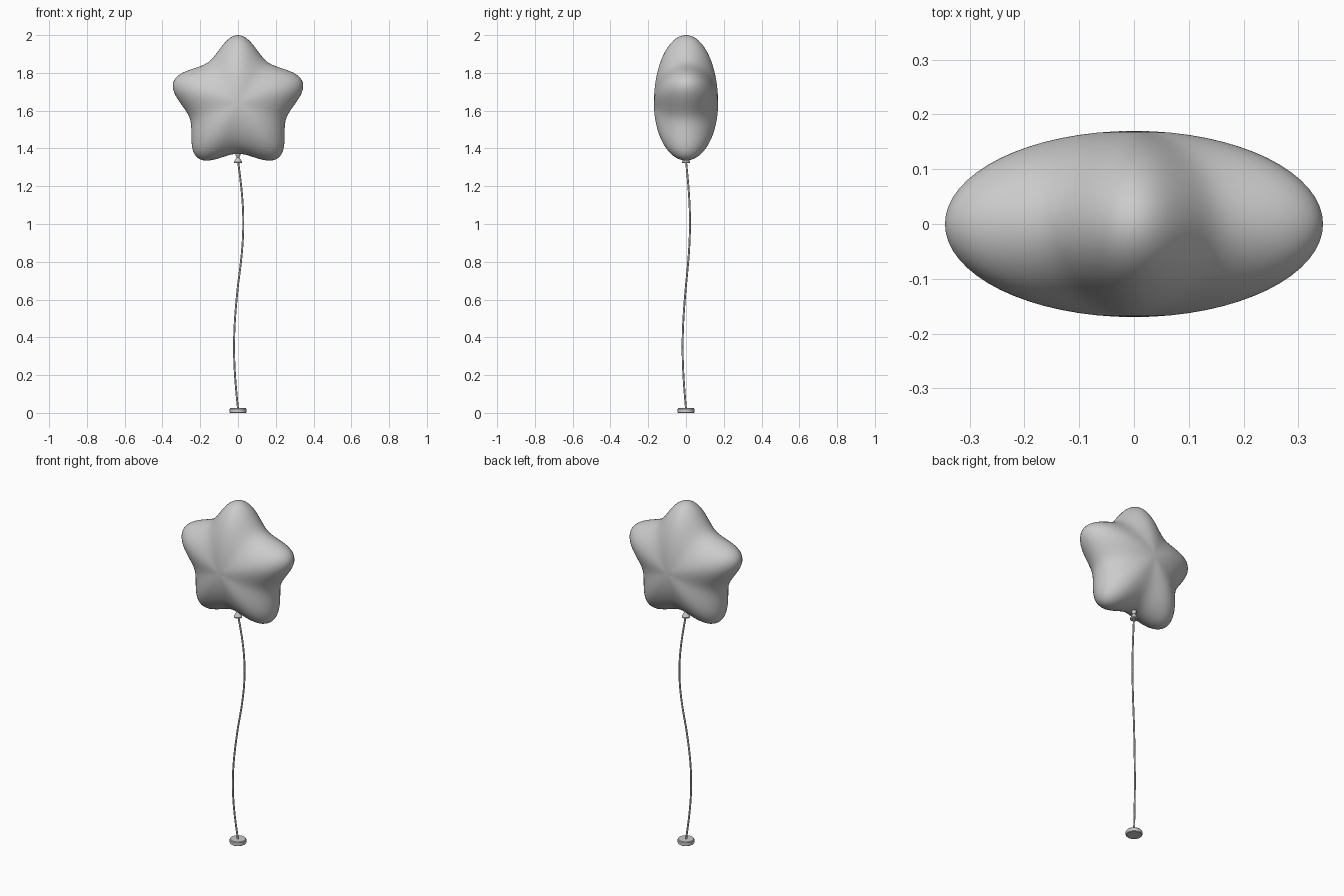
import bpy, bmesh
from math import sin, cos, pi, sqrt

if "Cube" in bpy.data.objects:
    bpy.data.objects.remove(bpy.data.objects["Cube"])

CENTER_Z = 1.64


def make_object(name, bm, angle=0.7):
    bmesh.ops.recalc_face_normals(bm, faces=bm.faces)
    mesh = bpy.data.meshes.new(name)
    bm.to_mesh(mesh)
    bm.free()
    ob = bpy.data.objects.new(name, mesh)
    bpy.context.collection.objects.link(ob)
    bpy.ops.object.select_all(action='DESELECT')
    bpy.context.view_layer.objects.active = ob
    ob.select_set(True)
    bpy.ops.object.shade_smooth_by_angle(angle=angle)
    return ob


def lathe(name, profile, sides=32, angle=0.7):
    """Revolve (radius, z) points around z; ends are capped."""
    bm = bmesh.new()
    rings = [[bm.verts.new((r * cos(2 * pi * i / sides), r * sin(2 * pi * i / sides), z))
              for i in range(sides)] for r, z in profile]
    for a, b in zip(rings, rings[1:]):
        for i in range(sides):
            j = (i + 1) % sides
            bm.faces.new((a[i], a[j], b[j], b[i]))
    bm.faces.new(rings[0])
    bm.faces.new(rings[-1])
    return make_object(name, bm, angle)


def star_radii(n, outer=0.40, inner=0.262, tip=0.36, valley=0.268, passes=28):
    """Polar radius of a five-pointed star with softened corners."""
    step = 2 * pi / 5
    radii = []
    for i in range(n):
        a = (2 * pi * i / n) % step
        a = min(a, step - a)
        bx, by = inner * cos(pi / 5), inner * sin(pi / 5)
        radii.append(outer * by / (by * cos(a) + (outer - bx) * sin(a)))
    for _ in range(passes):
        radii = [(radii[i - 1] + 2 * radii[i] + radii[(i + 1) % n]) / 4 for i in range(n)]
    lo, hi = min(radii), max(radii)
    return [valley + (r - lo) * (tip - valley) / (hi - lo) for r in radii]


# Inflated star: rings shrink from the outline towards front and back poles
N, RINGS, DEPTH = 160, 32, 0.17
radii = star_radii(N)
bm = bmesh.new()
rings = []
for k in range(1, RINGS):
    lat = -pi / 2 + pi * k / RINGS
    rings.append([bm.verts.new((radii[i] * cos(lat) * sin(2 * pi * i / N),
                                DEPTH * sin(lat),
                                CENTER_Z + radii[i] * cos(lat) * cos(2 * pi * i / N)))
                  for i in range(N)])
for a, b in zip(rings, rings[1:]):
    for i in range(N):
        j = (i + 1) % N
        bm.faces.new((a[i], a[j], b[j], b[i]))
for ring, y in ((rings[0], -DEPTH), (rings[-1], DEPTH)):
    pole = bm.verts.new((0, y, CENTER_Z))
    for i in range(N):
        bm.faces.new((ring[i], ring[(i + 1) % N], pole))
make_object("star_balloon", bm, 1.2)

# Tied neck with flared lip
lathe("balloon_neck", [(0.016, 1.385), (0.013, 1.365), (0.008, 1.353),
                       (0.013, 1.343), (0.022, 1.328), (0.021, 1.322), (0.006, 1.325)], 24)

# Wavy string
curve = bpy.data.curves.new("string", 'CURVE')
curve.dimensions = '3D'
curve.bevel_depth = 0.005
curve.bevel_resolution = 2
curve.use_fill_caps = True
spline = curve.splines.new('POLY')
STEPS = 48
spline.points.add(STEPS)
for i, p in enumerate(spline.points):
    t = i / STEPS
    w = -sin(2 * pi * t)
    ax, ay = (0.028, 0.021) if w > 0 else (0.021, 0.018)
    p.co = (ax * w, ay * w, 0.02 + 1.315 * t, 1)
spline.use_smooth = True
string = bpy.data.objects.new("string", curve)
bpy.context.collection.objects.link(string)

# Disc weight on the floor
lathe("base_weight", [(0.041, 0.0), (0.044, 0.003), (0.044, 0.021), (0.041, 0.025)], 32, 0.6)
